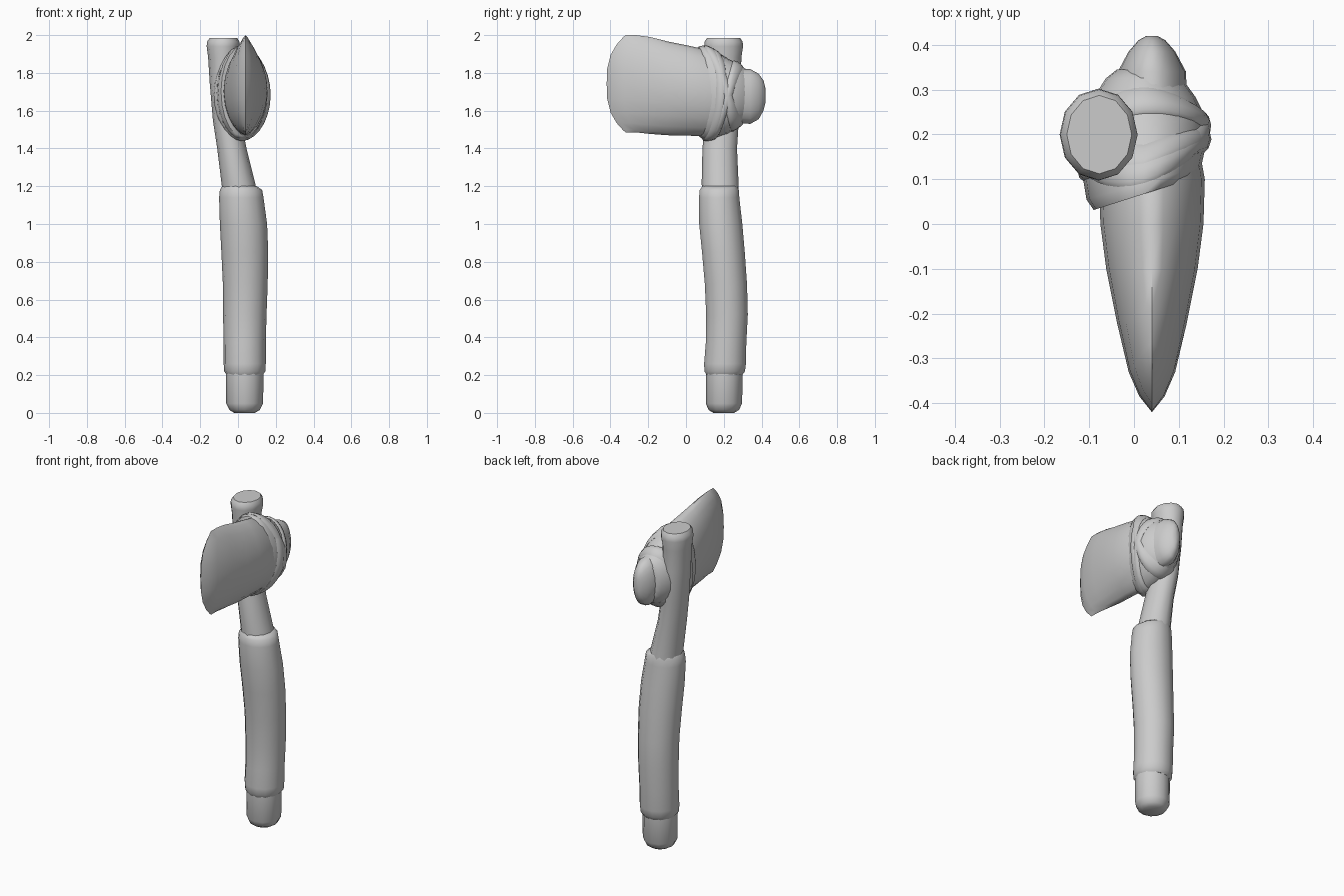
import bpy, bmesh, math
from mathutils import Vector


def loft(name, rings, angle=50, closed=False):
    """Skin a list of equal-length point rings, capping the ends unless closed."""
    bm = bmesh.new()
    loops = [[bm.verts.new(p) for p in r] for r in rings]
    n = len(loops[0])
    pairs = list(zip(loops, loops[1:]))
    if closed:
        pairs.append((loops[-1], loops[0]))
    for a, b in pairs:
        for i in range(n):
            j = (i + 1) % n
            bm.faces.new((a[i], a[j], b[j], b[i]))
    if not closed:
        bm.faces.new(loops[0])
        bm.faces.new(loops[-1])
    bmesh.ops.remove_doubles(bm, verts=bm.verts, dist=0.0005)
    bmesh.ops.recalc_face_normals(bm, faces=bm.faces)
    me = bpy.data.meshes.new(name)
    bm.to_mesh(me)
    bm.free()
    ob = bpy.data.objects.new(name, me)
    bpy.context.collection.objects.link(ob)
    bpy.ops.object.select_all(action='DESELECT')
    ob.select_set(True)
    bpy.context.view_layer.objects.active = ob
    bpy.ops.object.shade_smooth_by_angle(angle=math.radians(angle))
    return ob


def upright(stations, n=12):
    """Horizontal rings from (z, x_min, x_max, y_min, y_max)."""
    out = []
    for z, x0, x1, y0, y1 in stations:
        out.append([((x0 + x1) / 2 + (x1 - x0) / 2 * math.cos(2 * math.pi * i / n),
                     (y0 + y1) / 2 + (y1 - y0) / 2 * math.sin(2 * math.pi * i / n), z)
                    for i in range(n)])
    return out


def section(x, hx, z0, z1, phi, power):
    """Point on an upright lens section: (x, z)."""
    s = math.sin(phi)
    return (x + hx * math.copysign(abs(s) ** power, s),
            (z0 + z1) / 2 + (z1 - z0) / 2 * math.cos(phi))


# Wooden shaft, bending to the left above the grip
loft("shaft", upright([
    (0.0, -0.02, 0.09, 0.145, 0.255), (0.015, -0.045, 0.115, 0.12, 0.28),
    (0.05, -0.063, 0.133, 0.105, 0.297), (0.22, -0.065, 0.135, 0.105, 0.30),
    (0.7, -0.06, 0.13, 0.11, 0.30), (1.15, -0.08, 0.105, 0.085, 0.28),
    (1.22, -0.088, 0.09, 0.083, 0.278), (1.4, -0.11, 0.045, 0.087, 0.27),
    (1.55, -0.133, 0.015, 0.1, 0.28), (1.75, -0.15, 0.0, 0.105, 0.29),
    (1.88, -0.158, -0.002, 0.105, 0.293), (1.94, -0.166, 0.008, 0.097, 0.302),
    (1.965, -0.164, 0.008, 0.098, 0.30), (1.985, -0.15, -0.005, 0.112, 0.287)]))

# Grip wrap
loft("grip", upright([
    (0.2, -0.06, 0.13, 0.107, 0.3), (0.22, -0.073, 0.145, 0.095, 0.315),
    (0.26, -0.076, 0.147, 0.093, 0.32), (0.37, -0.076, 0.147, 0.102, 0.322),
    (0.52, -0.079, 0.151, 0.104, 0.33), (0.68, -0.08, 0.157, 0.097, 0.326),
    (0.85, -0.088, 0.16, 0.082, 0.314), (1.0, -0.096, 0.154, 0.067, 0.301),
    (1.14, -0.1, 0.135, 0.066, 0.285), (1.18, -0.096, 0.128, 0.07, 0.282),
    (1.2, -0.084, 0.1, 0.085, 0.275)], 14))

# Stone head: blade in front, rounded butt behind (y, z_min, z_max, half_x, bow)
stone = [(-0.42, 1.485, 2.0, 0.0, 0.1), (-0.385, 1.485, 2.0, 0.028, 0.085),
         (-0.33, 1.485, 2.0, 0.052, 0.065), (-0.22, 1.477, 1.99, 0.078, 0.03),
         (-0.1, 1.47, 1.967, 0.102, 0.0), (0.0, 1.468, 1.947, 0.115, 0.0),
         (0.1, 1.465, 1.925, 0.118, 0.0), (0.2, 1.5, 1.85, 0.1, 0.0),
         (0.28, 1.535, 1.82, 0.078, 0.0), (0.34, 1.53, 1.82, 0.076, 0.0),
         (0.385, 1.555, 1.795, 0.052, 0.0), (0.41, 1.6, 1.76, 0.03, 0.0),
         (0.42, 1.64, 1.72, 0.012, 0.0)]
N = 20
rings = []
for y, z0, z1, hx, bow in stone:
    ring = []
    for i in range(N):
        phi = 2 * math.pi * i / N
        x, z = section(0.04, hx, z0, z1, phi, 1.3 if y < 0.15 else 1.0)
        ring.append((x, y + bow * abs(math.cos(phi)) ** 3, z))
    rings.append(ring)
loft("stone_head", rings, 60)

# Lashing lump around shaft and stone (y, z_min, z_max, half_x)
lump = [(0.06, 1.465, 1.94, 0.112), (0.085, 1.447, 1.945, 0.128),
        (0.15, 1.455, 1.915, 0.14), (0.22, 1.48, 1.875, 0.138),
        (0.28, 1.52, 1.845, 0.115), (0.325, 1.545, 1.815, 0.085),
        (0.345, 1.57, 1.79, 0.06)]


def lump_point(y, phi, grow=0.0):
    """Point on the lashing surface at depth y, angle phi."""
    y = min(max(y, lump[0][0]), lump[-1][0])
    for a, b in zip(lump, lump[1:]):
        if y <= b[0]:
            break
    t = (y - a[0]) / (b[0] - a[0])
    _, z0, z1, hx = [p + (q - p) * t for p, q in zip(a, b)]
    x, z = section(0.022, hx + grow, z0 - grow, z1 + grow, phi, 1.0)
    fade = max(0.0, (0.3 - y) / 0.24)
    return Vector((x, y + 0.32 * x * fade, z))


loft("lashing", [[lump_point(s[0], 2 * math.pi * i / N) for i in range(N)] for s in lump], 60)


# Lashing straps: flattened bands following the lump
def strap(name, y, swing, width):
    rings, steps = [], 28
    for k in range(steps):
        phi = 2 * math.pi * k / steps
        mid = y + swing(phi)
        rings.append([lump_point(mid + width * math.cos(a), phi, 0.011 * math.sin(a))
                      for a in (2 * math.pi * j / 8 for j in range(8))])
    loft(name, rings, 60, True)


strap("strap_front", 0.125, lambda p: 0.03 * abs(math.sin(p)) + 0.015 * math.cos(p), 0.033)
strap("strap_cross", 0.195, lambda p: -0.075 * math.cos(p), 0.035)
strap("strap_rear", 0.2, lambda p: 0.075 * math.cos(p), 0.03)
